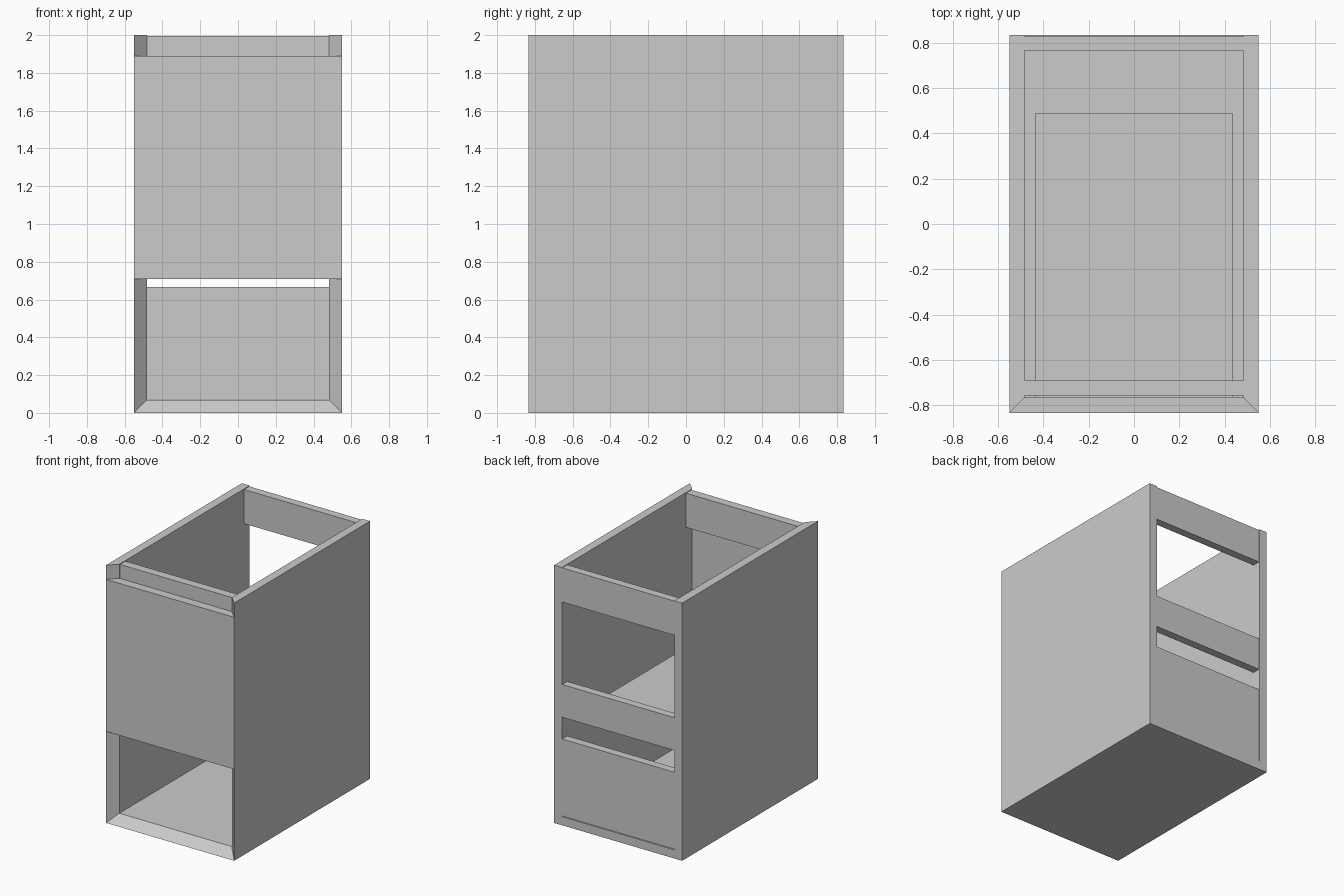
import bpy, bmesh

if "Cube" in bpy.data.objects:
    bpy.data.objects.remove(bpy.data.objects["Cube"])

W, D, H = 0.55, 0.833, 2.0      # half width, half depth, height
T = 0.067                       # board thickness
IN = W - T                      # inner half width


def finish(name, bm):
    bmesh.ops.recalc_face_normals(bm, faces=bm.faces[:])
    me = bpy.data.meshes.new(name)
    bm.to_mesh(me)
    bm.free()
    ob = bpy.data.objects.new(name, me)
    bpy.context.collection.objects.link(ob)
    return ob


def board(name, hw, y0, y1, z0, z1, hw_front=None):
    """Board centred on x; hw_front widens the front face for mitred ends."""
    bm = bmesh.new()
    f = hw if hw_front is None else hw_front
    outline = [(-f, y0), (f, y0), (hw, y1), (-hw, y1)]
    face = bm.faces.new([bm.verts.new((x, y, z0)) for x, y in outline])
    top = bmesh.ops.extrude_face_region(bm, geom=[face])
    bmesh.ops.translate(bm, vec=(0, 0, z1 - z0),
                        verts=[v for v in top["geom"] if isinstance(v, bmesh.types.BMVert)])
    return finish(name, bm)


# Carcass: two sides and floor, front edges chamfered towards the inside
bm = bmesh.new()
outer = [(-W, H), (-W, 0), (W, 0), (W, H)]
inner = [(-IN, H), (-IN, T), (IN, T), (IN, H)]
loops = [[bm.verts.new((x, y, z)) for x, z in pts]
         for pts, y in ((outer, -D), (outer, D), (inner, D), (inner, T - D))]
for k in range(4):
    a, b = loops[k], loops[(k + 1) % 4]
    for i in range(3):
        bm.faces.new((a[i], a[i + 1], b[i + 1], b[i]))
for end in (0, 3):
    bm.faces.new([lp[end] for lp in loops])
finish("carcass", bm)

# Rails across the top, front and back
board("front_top_rail", IN, -0.757, -0.69, 1.73, 1.995)
BACK = (0.765, 0.828)
board("back_top_rail", IN, *BACK, 1.73, 1.995)

# Middle rail and lower panel of the back
board("back_middle_rail", IN, *BACK, 0.836, 1.09)
board("back_lower_panel", IN, *BACK, T + 0.003, 0.667)

# Pull-out front with mitred ends, and the shelf it carries
board("pullout_front", IN, -D, T - D + 0.002, 0.71, 1.89, hw_front=W)
board("pullout_shelf", 0.435, T - D + 0.002, 0.49, 0.77, 0.837)
